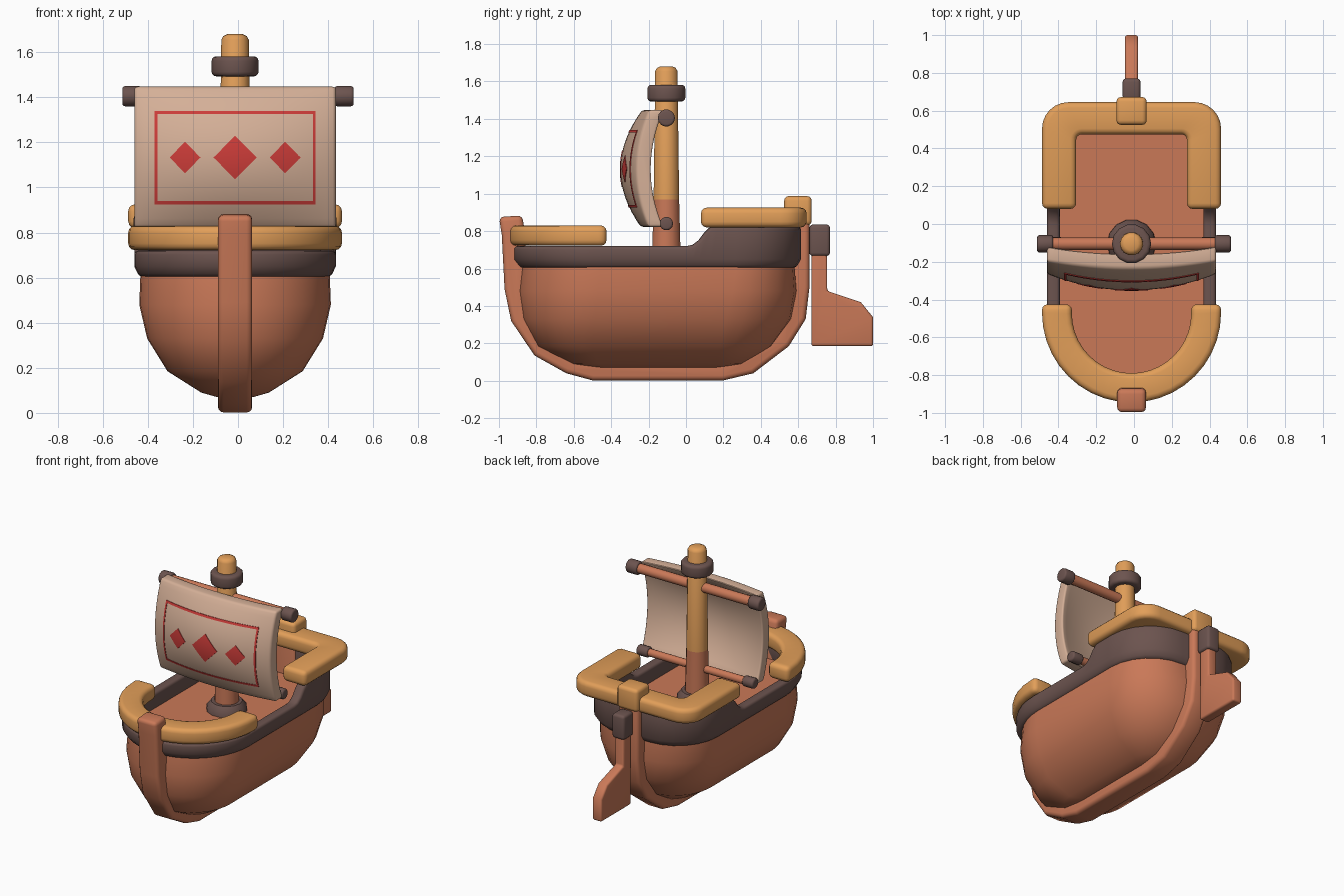
import bpy, bmesh
from math import sin, cos, pi

cube = bpy.data.objects.get("Cube")
if cube:
    bpy.data.objects.remove(cube, do_unlink=True)


def material(name, r, g, b):
    m = bpy.data.materials.new(name)
    m.use_nodes = True
    m.diffuse_color = (r, g, b, 1)
    bsdf = next(n for n in m.node_tree.nodes if n.type == 'BSDF_PRINCIPLED')
    bsdf.inputs["Base Color"].default_value = (r, g, b, 1)
    bsdf.inputs["Roughness"].default_value = 0.8
    return m


BROWN = material("red brown wood", .59, .19, .097)
GOLD = material("golden wood", .76, .345, .10)
DARK = material("dark wood", .15, .088, .078)
CLOTH = material("sail cloth", .66, .43, .31)
RED = material("red paint", .60, .045, .04)
MID = -.013      # centre line of the ship
MAST_Y = -.105
parts = []


def loft(name, rings, mat, bevel=0, loop=False, x=MID):
    """Skin rings of points; cap the ends unless the rings form a loop."""
    bm = bmesh.new()
    rows = [[bm.verts.new(p) for p in ring] for ring in rings]
    pairs = list(zip(rows, rows[1:]))
    if loop:
        pairs.append((rows[-1], rows[0]))
    else:
        bm.faces.new(rows[0])
        bm.faces.new(rows[-1])
    for a, b in pairs:
        for i in range(len(a)):
            bm.faces.new((a[i - 1], a[i], b[i], b[i - 1]))
    bmesh.ops.recalc_face_normals(bm, faces=bm.faces)
    if bevel:
        sharp = [e for e in bm.edges if e.calc_face_angle(0) > .75]
        bmesh.ops.bevel(bm, geom=sharp, offset=bevel, segments=3, profile=.5,
                        affect='EDGES', clamp_overlap=False)
    mesh = bpy.data.meshes.new(name)
    bm.to_mesh(mesh)
    bm.free()
    mesh.materials.append(mat)
    ob = bpy.data.objects.new(name, mesh)
    ob.location.x = x
    bpy.context.collection.objects.link(ob)
    parts.append(ob)
    return ob


def mirrored(half):
    """Add the other side to a half path that ends on the centre line."""
    return half + [(-x, y) for x, y in reversed(half[:-1])]


def bow_half(w, y, n=10):
    return [(w * sin(i * pi / 2 / n), y + w - w * cos(i * pi / 2 / n)) for i in range(n + 1)]


def stern_half(w, y, r, n=6):
    arc = [i * pi / 2 / n for i in range(n + 1)]
    return [(w - r + r * cos(a), y - r + r * sin(a)) for a in arc] + [(0, y)]


def outline(w, bow, stern, r, steps=1):
    front, back = bow_half(w, bow), stern_half(w, stern, r)
    y0, y1 = front[-1][1], back[0][1]
    side = [(w, y0 + (y1 - y0) * i / steps) for i in range(1, steps)]
    return mirrored(front + side + back)[:-1]


def rail(name, outer, inner, low, top):
    """Rounded rail between two matching paths."""
    rings = [[(*o, low), (*o, top), (*i, top), (*i, low)] for o, i in zip(outer, inner)]
    loft(name, rings, GOLD, .03)


def side_plate(name, profile, width, mat, bevel):
    return loft(name, [[(x, y, z) for y, z in profile] for x in (-width / 2, width / 2)], mat, bevel)


def lathe(name, profile, mat, centre=(0, MAST_Y, 0), along_x=False, bevel=0, x=MID, n=14):
    """Round part from (radius, distance) pairs."""
    rings = []
    for r, d in profile:
        circle = [(r * cos(2 * pi * i / n), r * sin(2 * pi * i / n)) for i in range(n)]
        pts = [(d, a, b) if along_x else (a, b, d) for a, b in circle]
        rings.append([tuple(p + c for p, c in zip(pt, centre)) for pt in pts])
    return loft(name, rings, mat, bevel, x=x)


# Hull: rows of height, half width, bow, stern, stern corner radius
LEVELS = [(.07, .08, -.49, .19, .07), (.09, .15, -.62, .31, .14), (.185, .30, -.80, .46, .28),
          (.33, .39, -.875, .565, .35), (.48, .425, -.895, .59, .34), (.615, .42, -.88, .58, .31)]
loft("hull", [[(*p, z) for p in outline(w, a, b, r)] for z, w, a, b, r in LEVELS], BROWN)


# Dark bulwark, tucked in at its foot and rising toward the stern
def bulwark_top(y):
    t = min(max((y - .01) / .11, 0), 1)
    return .72 + .105 * t ** 2


foot = outline(.425, -.89, .588, .31, 24)
outer = outline(.447, -.925, .615, .32, 24)
inner = outline(.38, -.858, .548, .26, 24)
loft("bulwark", [[(*f, .603), (*o, .65), (*o, bulwark_top(o[1])), (*i, bulwark_top(o[1])), (*i, .603)]
                 for f, o, i in zip(foot, outer, inner)], DARK, .018, loop=True)

# Golden rails
rail("bow_rail", mirrored([(.474, -.425)] + bow_half(.474, -.945)[::-1]),
     mirrored([(.316, -.425)] + bow_half(.316, -.79)[::-1]), .722, .83)
rail("stern_rail", mirrored([(.474, .08)] + stern_half(.474, .645, .14)),
     mirrored([(.293, .08)] + stern_half(.293, .475, .03)), .82, .925)

# Keel running from bow post to stern post
KEEL = [(-1, .875), (-.985, .78), (-.97, .49), (-.935, .32), (-.81, .135), (-.64, .04), (-.5, .002),
        (.2, .002), (.36, .04), (.55, .185), (.64, .33), (.66, .5), (.66, .95)]
keel_inside = [(-.17 + (y + .17) * .85, .95 - (.95 - z) * .88) for y, z in KEEL]
side_plate("keel", KEEL + keel_inside[::-1], .152, BROWN, .025)
side_plate("stern_post_cap", [(.525, .83), (.672, .83), (.672, .987), (.525, .987)], .16, GOLD, .024)

# Rudder and its bracket
side_plate("rudder", [(.67, .8), (.67, .185), (1, .185), (1, .34), (.935, .42), (.755, .48), (.755, .8)],
           .07, BROWN, .013)
side_plate("rudder_bracket", [(.66, .667), (.77, .667), (.77, .835), (.66, .835)], .095, DARK, .018)

# Mast, darker below
mast = lathe("mast", [(.08, .6), (.07, .97), (.061, 1.655), (.052, 1.672), (.035, 1.68)], GOLD)
mast.data.materials.append(BROWN)
for face in mast.data.polygons:
    face.material_index = int(face.center.z < .97)
lathe("mast_ring", [(.104, 1.493), (.104, 1.582)], DARK, bevel=.02)
lathe("mast_collar", [(.13, .605), (.128, .645), (.1, .68)], DARK)

# Yards with end caps
for label, z, r, reach, x in (("upper", 1.405, .046, .513, 0), ("lower", .84, .036, .45, MID)):
    c = (0, MAST_Y, z)
    lathe(label + "_yard", [(r * .72, -reach + .05), (r * .72, reach - .05)], BROWN, c, True, x=x)
    for side, s in (("left", 1), ("right", -1)):
        lathe(f"{label}_yard_{side}_cap", [(r, s * (reach - .085)), (r, s * reach)], DARK, c, True, .012, x)


# Billowing sail and the paint on it
def billow(x, z):
    u = 1 - (x / .447) ** 2
    v = 1 - ((z - 1.13) / .315) ** 2
    return -.198 - .038 * u - .115 * v * (.58 + .42 * u)


def sheet(name, x0, x1, low, high, front, back, mat, nx=20, nz=16, bevel=0):
    rings = []
    for i in range(nx + 1):
        x = x0 + (x1 - x0) * i / nx
        a, b = low(x), high(x)
        zs = [a + (b - a) * k / nz for k in range(nz + 1)]
        rings.append([(x, billow(x, z) + front, z) for z in zs] +
                     [(x, billow(x, z) + back, z) for z in reversed(zs)])
    return loft(name, rings, mat, bevel)


sheet("sail", -.447, .447, lambda x: .823, lambda x: 1.447, 0, .08, CLOTH, bevel=.014)


def painted(name, x0, x1, low, high):
    sheet(name, x0, x1, low, high, -.003, .003, RED)


for name, c, w, h in (("centre", 0, .095, .097), ("left", .222, .068, .07), ("right", -.222, .068, .07)):
    def half_height(x, c=c, w=w, h=h):
        return h * max(1 - abs(x - c) / w, .01)
    painted(name + "_diamond", c - w, c + w, lambda x: 1.133 - half_height(x), lambda x: 1.133 + half_height(x))
for name, z in (("top", 1.326), ("bottom", .925)):
    painted(name + "_border", -.357, .357, lambda x: z, lambda x: z + .014)
for name, x in (("left", .345), ("right", -.357)):
    painted(name + "_border", x, x + .012, lambda x: .925, lambda x: 1.34)

# Smooth shading with sharp edges kept
bpy.ops.object.select_all(action='DESELECT')
for ob in parts:
    ob.select_set(True)
bpy.context.view_layer.objects.active = parts[0]
bpy.ops.object.shade_smooth_by_angle(angle=.7)
